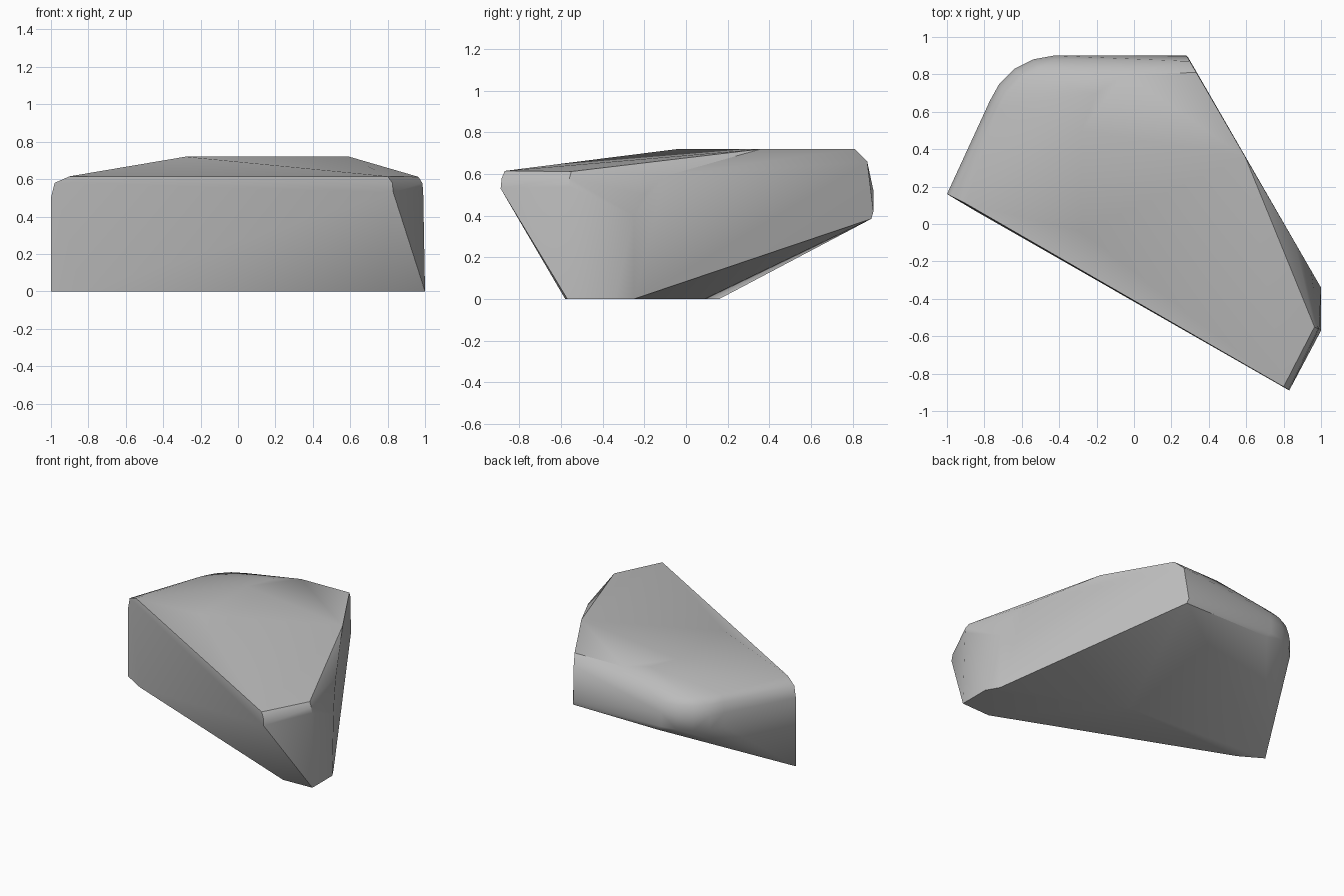
import bpy
import bmesh
import math

default_cube = bpy.data.objects.get("Cube")
if default_cube:
    bpy.data.objects.remove(default_cube, do_unlink=True)


def make_material(name, color):
    material = bpy.data.materials.new(name)
    material.use_nodes = True
    material.diffuse_color = color
    shader = material.node_tree.nodes["Principled BSDF"]
    shader.inputs["Base Color"].default_value = color
    shader.inputs["Roughness"].default_value = 0.8
    return material


def ring(outline, height):
    """Lift a plan outline to one height."""
    return [(x, y, height) for x, y in outline]


def inset(outline, amount):
    """Pull a plan outline towards the middle."""
    return [(x * (1 - amount), y * (1 - amount)) for x, y in outline]


def split_plane(y, z):
    """A point on the flat cleaved side, placed by depth and height."""
    return (1 - (y + 0.34) * 0.58, y, z)


points = []

# Flat base
base = [(-1, 0.16), (-0.84, 0.065), (0.77, -0.58), (1, -0.57), (1, -0.34), (0.12, 0.09)]
points += ring(base, 0)

# Flat crown
crown = [(-0.28, -0.04), (-0.28, 0.5), (-0.2, 0.7), (-0.05, 0.8)]
points += ring(crown, 0.72)

# Rounded rim around the back and one end
rim = [(-0.77, 0.66), (-0.72, 0.75), (-0.64, 0.83), (-0.54, 0.88), (-0.43, 0.9)]
for height, amount in ((0.42, 0), (0.52, 0), (0.59, 0.02), (0.63, 0.06)):
    points += ring(inset(rim, amount), height)
points += ring([(-0.4, 0.89), (0.29, 0.89)], 0.385)

# Cleaved side, following its outline
profile = [(0.9, 0.42), (0.87, 0.66), (0.81, 0.72), (0.36, 0.72),
           (-0.1, 0.59), (-0.2, 0.5), (-0.25, 0.4), (-0.25, 0)]
points += [split_plane(y, z) for y, z in profile]

# Softened front corners: outer, shoulder and top points
points += [(-1, 0.16, 0.5), (-0.98, 0.15, 0.58), (-0.9, 0.11, 0.615)]
points += [(0.83, -0.89, 0.53), (0.825, -0.885, 0.58), (0.8, -0.87, 0.615)]
points += [(0.99, -0.56, 0.54), (0.985, -0.56, 0.58), (0.965, -0.55, 0.612)]

# Wrap the contours into one solid stone
bm = bmesh.new()
for point in points:
    bm.verts.new(point)
hull = bmesh.ops.convex_hull(bm, input=bm.verts)
loose = {v for v in hull["geom_interior"] + hull["geom_unused"]
         if isinstance(v, bmesh.types.BMVert)}
bmesh.ops.delete(bm, geom=list(loose), context="VERTS")
bmesh.ops.dissolve_limit(bm, angle_limit=math.radians(1), verts=bm.verts, edges=bm.edges)
bmesh.ops.recalc_face_normals(bm, faces=bm.faces)

mesh = bpy.data.meshes.new("stone")
bm.to_mesh(mesh)
bm.free()
stone = bpy.data.objects.new("stone", mesh)
bpy.context.collection.objects.link(stone)
mesh.materials.append(make_material("stone grey", (0.5, 0.5, 0.5, 1)))

# Smooth the rounded rim and keep the cleaved edges crisp
bpy.ops.object.select_all(action="DESELECT")
stone.select_set(True)
bpy.context.view_layer.objects.active = stone
bpy.ops.object.shade_smooth_by_angle(angle=math.radians(30))
